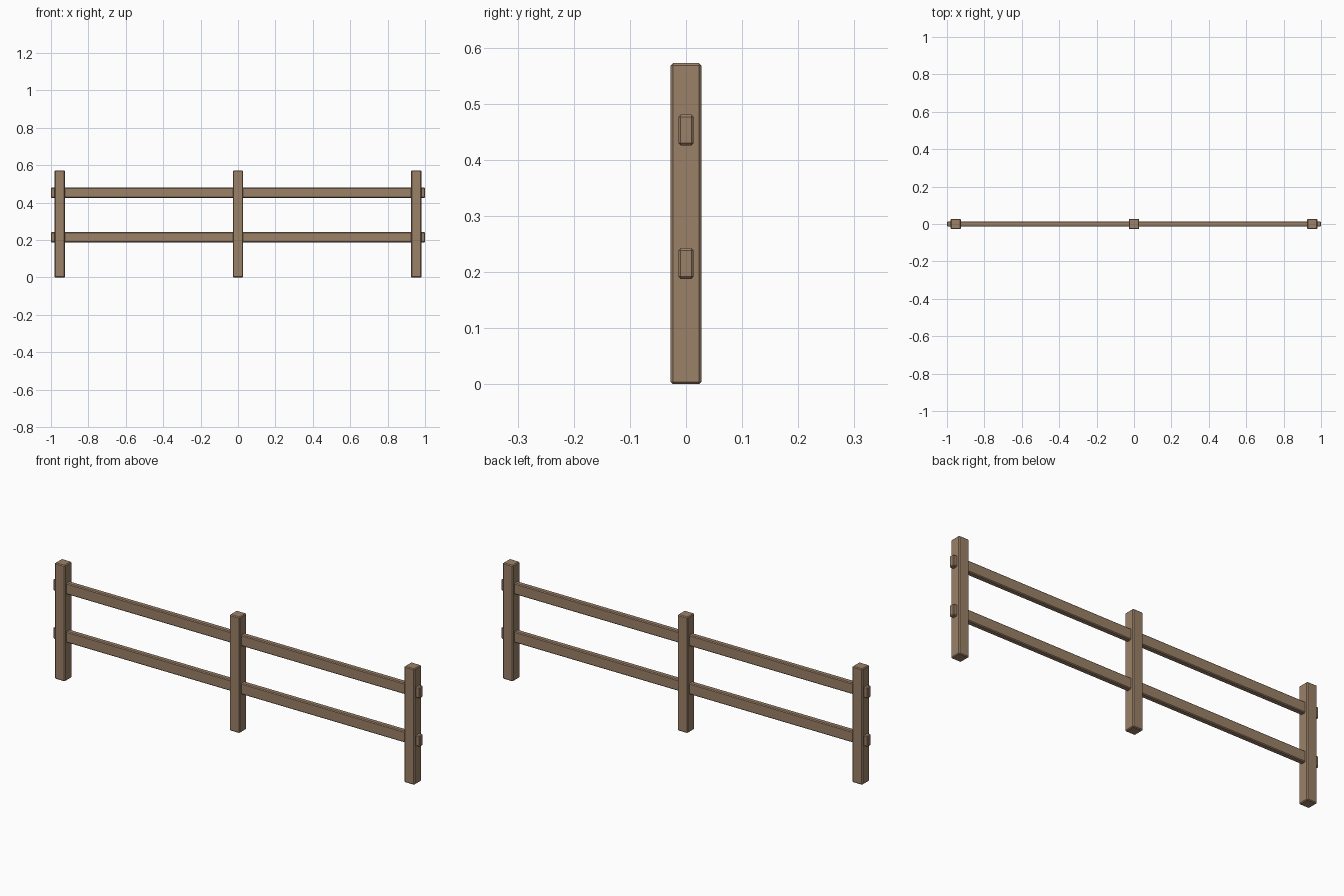
import bpy

if "Cube" in bpy.data.objects:
    bpy.data.objects.remove(bpy.data.objects["Cube"])

wood = bpy.data.materials.new("brown_wood")
wood.diffuse_color = (0.33, 0.22, 0.14, 1)
wood.use_nodes = True
wood.node_tree.nodes["Principled BSDF"].inputs["Base Color"].default_value = wood.diffuse_color


def beam(name, center, size, bevel=0.004):
    """Box with small chamfered edges."""
    bpy.ops.mesh.primitive_cube_add(size=1, location=center)
    ob = bpy.context.object
    ob.name = name
    ob.scale = size
    bpy.ops.object.transform_apply(location=False, rotation=False, scale=True)
    mod = ob.modifiers.new("chamfer", 'BEVEL')
    mod.width = bevel
    mod.segments = 1
    ob.data.materials.append(wood)
    return ob


# Upright posts
POST_H = 0.572
for name, x in (("left_post", -0.953), ("middle_post", 0), ("right_post", 0.953)):
    beam(name, (x, 0, POST_H / 2), (0.055, 0.055, POST_H))

# Horizontal rails passing through the posts
for name, z in (("lower_rail", 0.215), ("upper_rail", 0.453)):
    beam(name, (0, 0, z), (2.0, 0.027, 0.055))
